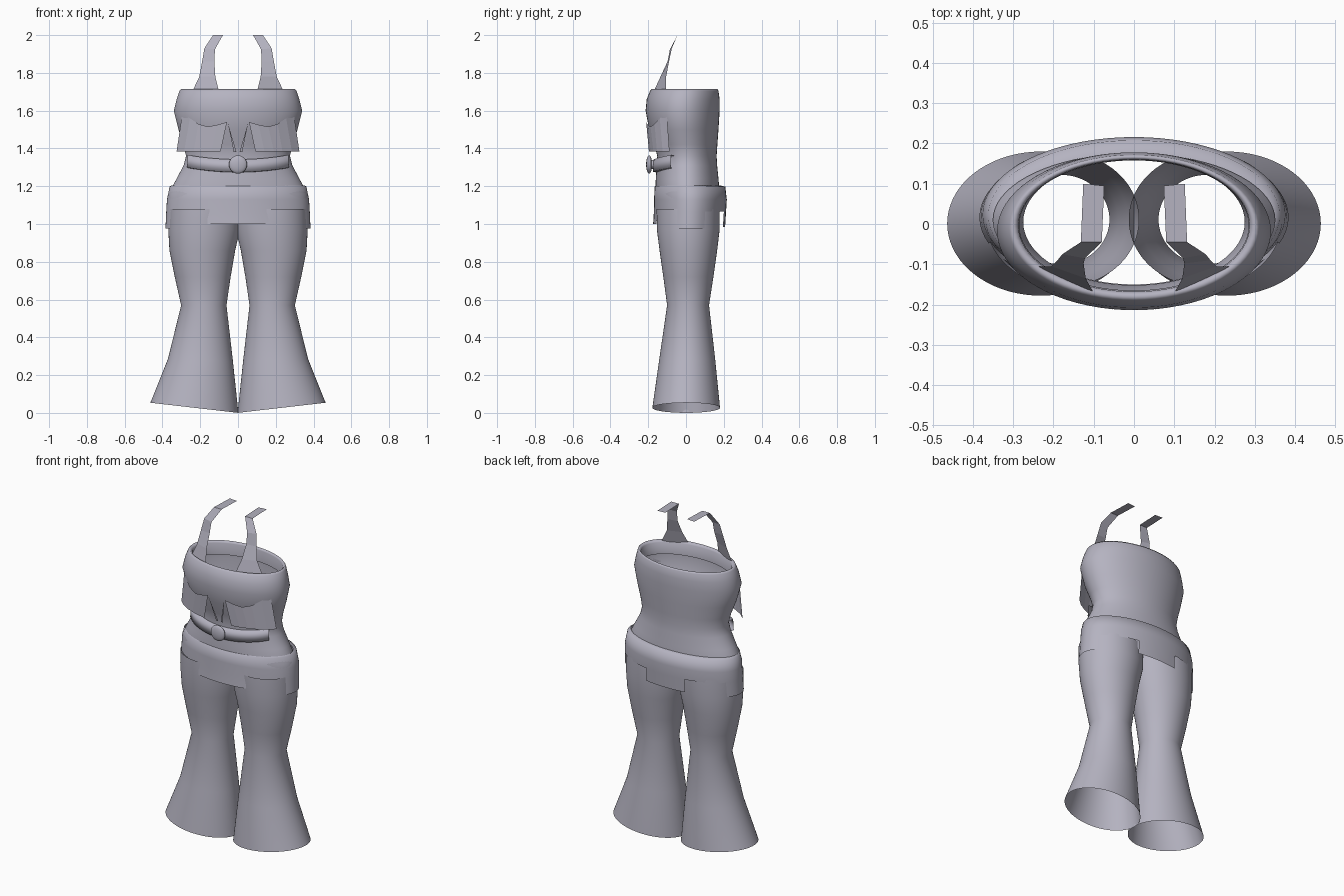
import bpy, bmesh
from math import sin, cos, radians
from mathutils import Vector

cube = bpy.data.objects.get("Cube")
if cube:
    bpy.data.objects.remove(cube, do_unlink=True)

cloth = bpy.data.materials.new("lavender grey cloth")
cloth.use_nodes = True
colour = (0.46, 0.45, 0.53, 1)
cloth.diffuse_color = colour
cloth.node_tree.nodes["Principled BSDF"].inputs["Base Color"].default_value = colour


def finish(name, bm, smooth=True):
    bmesh.ops.remove_doubles(bm, verts=bm.verts, dist=0.0003)
    bmesh.ops.recalc_face_normals(bm, faces=bm.faces)
    mesh = bpy.data.meshes.new(name)
    bm.to_mesh(mesh)
    bm.free()
    mesh.materials.append(cloth)
    for p in mesh.polygons:
        p.use_smooth = smooth
    ob = bpy.data.objects.new(name, mesh)
    bpy.context.collection.objects.link(ob)
    return ob


def add_grid(bm, rows):
    """Skin a sheet over rows of points."""
    verts = [[bm.verts.new(p) for p in row] for row in rows]
    for a, b in zip(verts, verts[1:]):
        for i in range(len(a) - 1):
            bm.faces.new((a[i], a[i + 1], b[i + 1], b[i]))


def arc(ring, start=0, end=360, step=5):
    """Points on an oval ring: height, half width, front y, back y, centre x, tilt."""
    z, a, front, back, cx, tilt = (tuple(ring) + (0, 0))[:6]
    n = max(2, round((end - start) / step))
    pts = []
    for i in range(n + 1):
        t = radians(start + (end - start) * i / n)
        x = a * cos(t)
        y = (front + back) / 2 + (back - front) / 2 * sin(t)
        pts.append(Vector((cx + x, y, z + tilt * x)))
    return pts


def loft(name, rings, **kw):
    bm = bmesh.new()
    add_grid(bm, [arc(r, **kw) for r in rings])
    return finish(name, bm)


def mirrored(p, side):
    return Vector((p[0] * side, p[1], p[2]))


# Bodice, waist and hips, with the rim turned inward
loft("bodice", [
    (1.03, .362, -.152, .176), (1.10, .372, -.16, .18), (1.16, .368, -.162, .178),
    (1.24, .325, -.16, .172), (1.31, .288, -.155, .165), (1.36, .275, -.152, .162),
    (1.42, .288, -.167, .166), (1.50, .315, -.195, .172), (1.60, .34, -.214, .178),
    (1.66, .325, -.208, .178), (1.705, .31, -.19, .172), (1.715, .30, -.18, .166),
    (1.70, .287, -.168, .16), (1.63, .285, -.165, .158)])

# Flared trouser legs, open at both ends
for side, label in ((1, "left"), (-1, "right")):
    leg = [(.027, .233, -.178, .18, .231, .115), (.28, .172, -.142, .155, .199, .03),
           (.57, .12, -.1, .122, .181, 0), (.72, .148, -.12, .145, .187, 0),
           (.86, .174, -.14, .165, .189, 0), (.97, .19, -.154, .178, .179, 0),
           (1.08, .19, -.156, .178, .177, 0)]
    loft(label + "_trouser_leg",
         [(z, a, f, b, cx * side, t * side) for z, a, f, b, cx, t in leg])

# Hip sash with front, back and side tabs
sash = bmesh.new()
hem = (1.065, .38, -.17, .212)
add_grid(sash, [arc(r) for r in (
    (1.205, .35, -.155, .175), (1.198, .362, -.166, .208), (1.13, .376, -.169, .216), hem)])
for start, end, low in ((245, 295, 1.0), (70, 110, .985), (-20, 25, .975), (155, 200, .975)):
    add_grid(sash, [arc(hem, start, end), arc((low, .384, -.174, .207), start, end)])
finish("hip_sash", sash)

# Belt across the front, rising toward its ends
belt = bmesh.new()
rows = []
for z, a, front in ((1.34, .285, -.15), (1.342, .302, -.172), (1.275, .305, -.176),
                    (1.273, .29, -.15)):
    row = arc((z, a, front, .178), 208, 332)
    for p in row:
        p.z += .33 * p.x * p.x
    rows.append(row)
add_grid(belt, rows)
finish("belt", belt)

# Round buckle with a raised rim disc behind it
for name, y, depth, size in (("buckle", -.195, .016, .048), ("buckle_stud", -.18, .022, .025)):
    bm = bmesh.new()
    bmesh.ops.create_uvsphere(bm, u_segments=24, v_segments=12, radius=1)
    bmesh.ops.scale(bm, vec=(size, depth, size), verts=bm.verts)
    bmesh.ops.translate(bm, vec=(0, y, 1.315), verts=bm.verts)
    finish(name, bm)


def front_y(x, a, b):
    return -b * max(0, 1 - (x / a) ** 2) ** .5


for side, label in ((1, "left"), (-1, "right")):
    # Chest flap hanging away from the bust
    columns = [(.058, 1.54, .092), (.11, 1.525, .14), (.16, 1.515, .19),
               (.21, 1.53, .235), (.255, 1.56, .285), (.295, 1.585, .325)]
    top = [(x, front_y(x, .335, .214), z) for x, z, _ in columns]
    low = [(x, front_y(x, .36, .203), 1.385) for _, _, x in columns]
    bm = bmesh.new()
    add_grid(bm, [[mirrored(p, side) for p in row] for row in (top, low)])
    finish(label + "_chest_flap", bm, False)

    # Narrow lapel point near the centre
    bm = bmesh.new()
    bm.faces.new([bm.verts.new(mirrored(p, side)) for p in (
        (.055, -.214, 1.54), (.022, -.18, 1.38), (.008, -.18, 1.38))])
    finish(label + "_lapel_point", bm, False)

    # Shoulder strap, rising from the rim and folding back over the shoulder
    strap = [((.10, -.172, 1.70), (.245, -.105, 1.695)),
             ((.12, -.135, 1.78), (.205, -.105, 1.78)),
             ((.125, -.098, 1.86), (.19, -.09, 1.86)),
             ((.122, -.085, 1.925), (.178, -.075, 1.93)),
             ((.08, -.045, 2.0), (.132, -.045, 2.0)),
             ((.074, .095, 2.0), (.126, .10, 2.0))]
    bm = bmesh.new()
    add_grid(bm, [[mirrored(p, side) for p in row] for row in strap])
    finish(label + "_shoulder_strap", bm, False)
